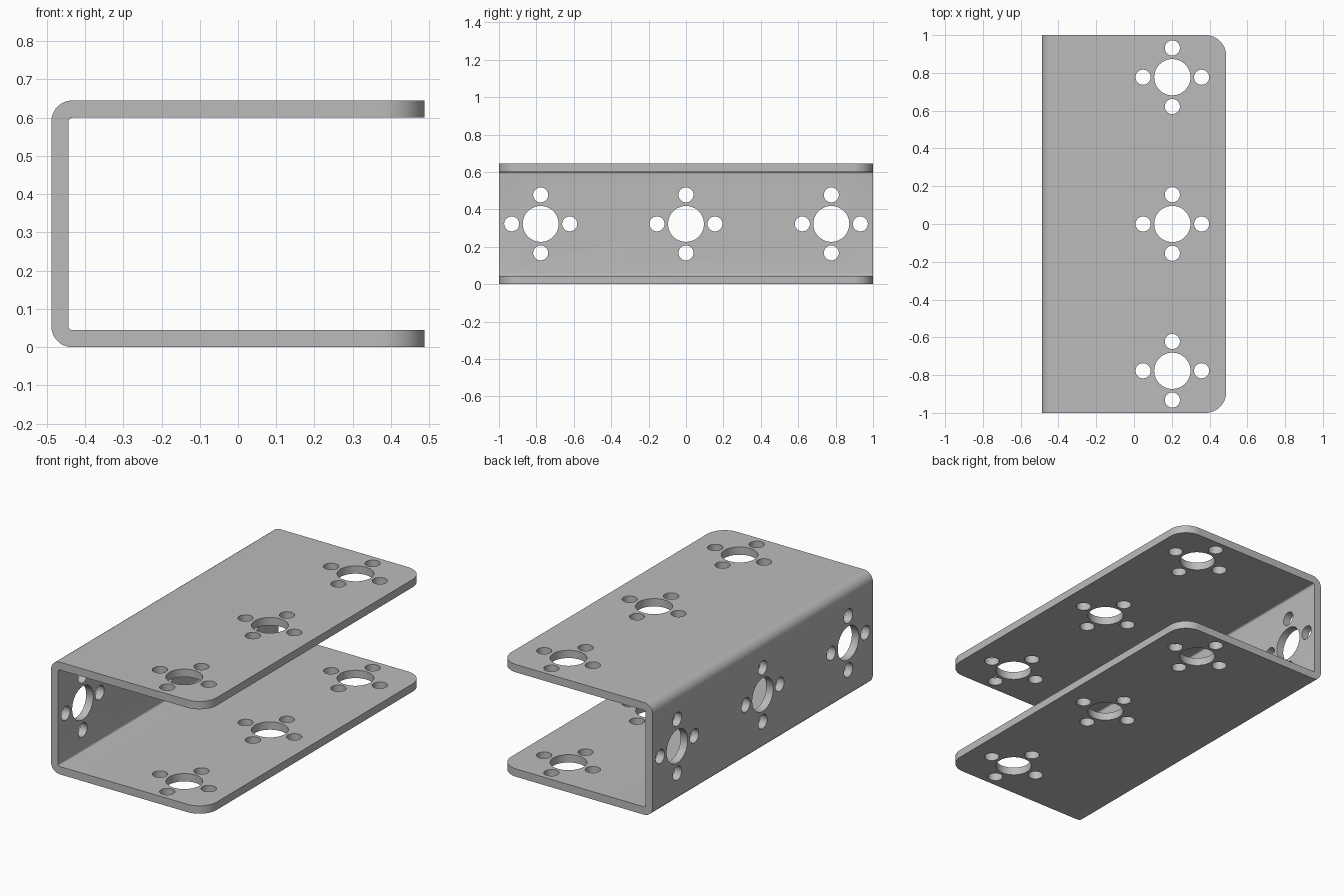
import bpy
import bmesh
from math import cos, sin, pi, radians
from mathutils import Matrix, Vector

if "Cube" in bpy.data.objects:
    bpy.data.objects.remove(bpy.data.objects["Cube"], do_unlink=True)

HALF_W, HALF_L, HEIGHT, THICK = 0.488, 1.0, 0.645, 0.045
BEND_OUT, BEND_IN, CORNER = 0.055, 0.01, 0.11
HOLE_ROWS = (-0.777, 0, 0.777)
HOLE_X, HOLE_R, BOLT_R, BOLT_OFFSET = 0.203, 0.096, 0.04, 0.155


def arc(cx, cz, r, start, end, steps):
    """Points on an arc in the xz plane, angles in degrees."""
    angles = [radians(start + (end - start) * i / steps) for i in range(steps + 1)]
    return [(cx + r * cos(a), cz + r * sin(a)) for a in angles]


def make_object(name, bm):
    bmesh.ops.recalc_face_normals(bm, faces=bm.faces[:])
    mesh = bpy.data.meshes.new(name)
    bm.to_mesh(mesh)
    bm.free()
    obj = bpy.data.objects.new(name, mesh)
    bpy.context.collection.objects.link(obj)
    return obj


# Bent channel section, open towards +x
out_c = -HALF_W + BEND_OUT
in_c = -HALF_W + THICK + BEND_IN
profile = [(HALF_W, HEIGHT)]
profile += arc(out_c, HEIGHT - BEND_OUT, BEND_OUT, 90, 180, 12)
profile += arc(out_c, BEND_OUT, BEND_OUT, 180, 270, 12)
profile += [(HALF_W, 0), (HALF_W, THICK)]
profile += arc(in_c, THICK + BEND_IN, BEND_IN, 270, 180, 6)
profile += arc(in_c, HEIGHT - THICK - BEND_IN, BEND_IN, 180, 90, 6)
profile += [(HALF_W, HEIGHT - THICK)]

bm = bmesh.new()
section = bm.faces.new([bm.verts.new((x, -HALF_L, z)) for x, z in profile])
swept = bmesh.ops.extrude_face_region(bm, geom=[section])["geom"]
bmesh.ops.translate(bm, vec=(0, 2 * HALF_L, 0),
                    verts=[g for g in swept if isinstance(g, bmesh.types.BMVert)])
bmesh.ops.recalc_face_normals(bm, faces=bm.faces[:])

# Rounded free corners of both flanges
tips = [e for e in bm.edges
        if all(v.co.x > HALF_W - 0.001 for v in e.verts)
        and abs(e.verts[0].co.y - e.verts[1].co.y) < 0.001]
bmesh.ops.bevel(bm, geom=tips, offset=CORNER, segments=14, profile=0.5, affect='EDGES')
bracket = make_object("channel_bracket", bm)

# Hole patterns: a centre bore with four bolt holes around it
cut = bmesh.new()


def drill(centre, turn, depth):
    spots = [(0, 0, HOLE_R)]
    spots += [(BOLT_OFFSET * cos(k * pi / 2), BOLT_OFFSET * sin(k * pi / 2), BOLT_R)
              for k in range(4)]
    for u, v, r in spots:
        place = Matrix.Translation(centre) @ turn @ Matrix.Translation((u, v, 0))
        bmesh.ops.create_cone(cut, cap_ends=True, segments=48, radius1=r,
                              radius2=r, depth=depth, matrix=place)


for y in HOLE_ROWS:
    for z in (THICK / 2, HEIGHT - THICK / 2):
        drill(Vector((HOLE_X, y, z)), Matrix.Identity(4), THICK * 3)
    drill(Vector((-HALF_W + THICK / 2, y, HEIGHT / 2)),
          Matrix.Rotation(pi / 2, 4, 'Y'), THICK * 3)
cutter = make_object("hole_cutter", cut)
cutter.hide_render = True

bpy.ops.object.select_all(action='DESELECT')
bracket.select_set(True)
bpy.context.view_layer.objects.active = bracket
boolean = bracket.modifiers.new("holes", 'BOOLEAN')
boolean.operation = 'DIFFERENCE'
boolean.solver = 'EXACT'
boolean.object = cutter
bpy.ops.object.modifier_apply(modifier=boolean.name)
bpy.data.objects.remove(cutter, do_unlink=True)

# Plain grey metal
grey = bpy.data.materials.new("grey_metal")
grey.use_nodes = True
colour = (0.5, 0.5, 0.5, 1)
grey.diffuse_color = colour
grey.node_tree.nodes["Principled BSDF"].inputs["Base Color"].default_value = colour
bracket.data.materials.clear()
bracket.data.materials.append(grey)
bpy.ops.object.shade_smooth_by_angle(angle=radians(30))
